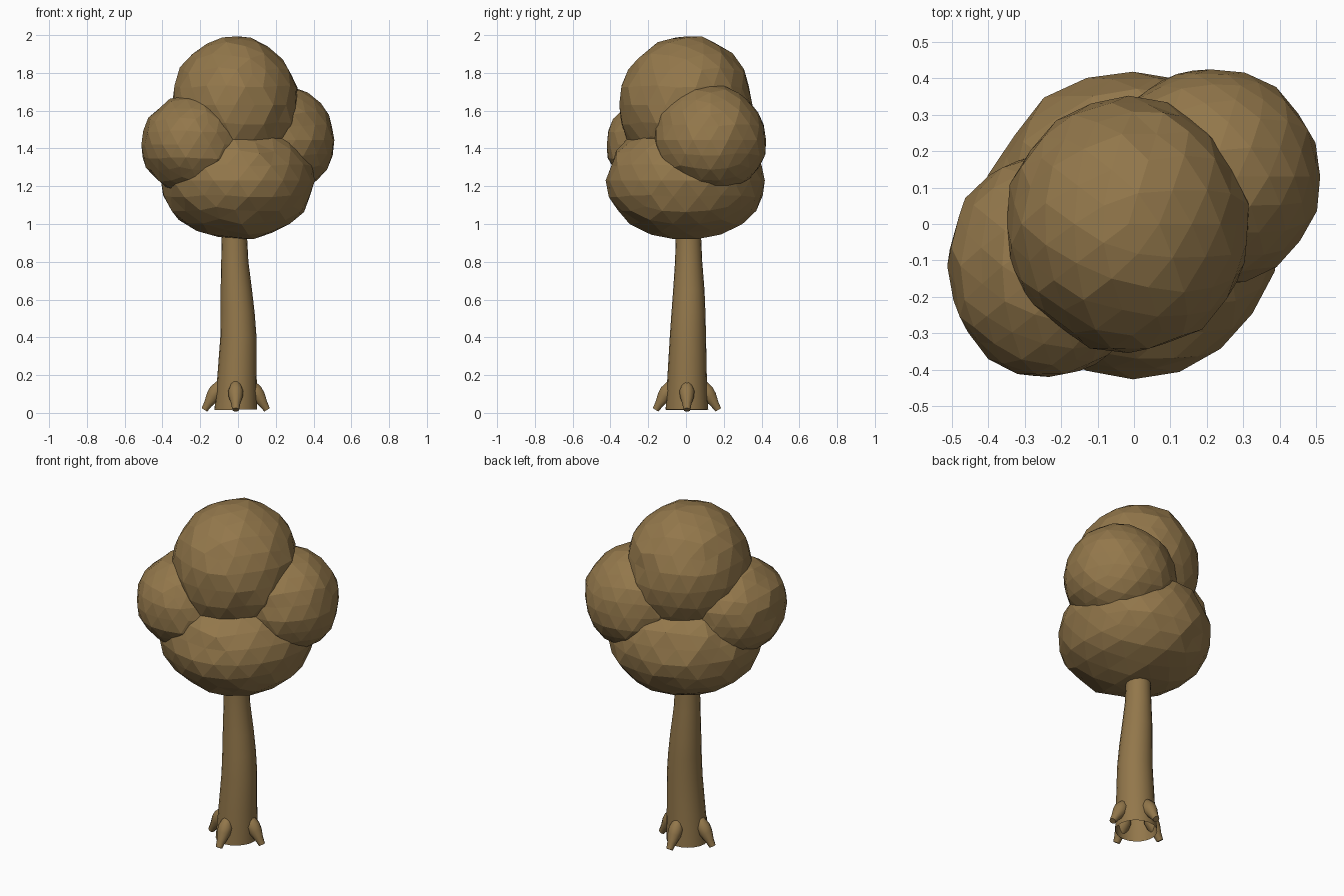
import bpy
import bmesh
import math
import random
from mathutils import Vector

cube = bpy.data.objects.get("Cube")
if cube:
    bpy.data.objects.remove(cube, do_unlink=True)

random.seed(4)

bark = bpy.data.materials.new("warm brown")
bark.use_nodes = True
colour = (0.29, 0.185, 0.07, 1)
bark.diffuse_color = colour
bark.node_tree.nodes["Principled BSDF"].inputs["Base Color"].default_value = colour


def finish(bm, name, smooth):
    bmesh.ops.recalc_face_normals(bm, faces=bm.faces)
    mesh = bpy.data.meshes.new(name)
    bm.to_mesh(mesh)
    bm.free()
    for face in mesh.polygons:
        face.use_smooth = smooth
    mesh.materials.append(bark)
    obj = bpy.data.objects.new(name, mesh)
    bpy.context.collection.objects.link(obj)
    return obj


def foliage(name, centre, size):
    """Faceted, slightly lumpy ball of leaves."""
    bm = bmesh.new()
    bmesh.ops.create_icosphere(bm, subdivisions=3, radius=1)
    for v in bm.verts:
        lump = random.uniform(0.97, 1.02)
        v.co = Vector(centre) + Vector([c * s * lump for c, s in zip(v.co, size)])
    finish(bm, name, False)


def tube(name, rings, sides, cap_end=False):
    """Skin round rings given as (centre, radius, u axis, v axis)."""
    bm = bmesh.new()
    loops = []
    for centre, radius, u, w in rings:
        angles = [math.tau * i / sides for i in range(sides)]
        loops.append([bm.verts.new(centre + radius * (u * math.cos(a) + w * math.sin(a)))
                      for a in angles])
    for low, high in zip(loops, loops[1:]):
        for i in range(sides):
            j = (i + 1) % sides
            bm.faces.new((low[i], low[j], high[j], high[i]))
    if cap_end:
        bm.faces.new(loops[-1])
    return finish(bm, name, True)


# Crown: a wide base, two side clumps and a top clump
foliage("crown_base", (-0.003, 0, 1.23), (0.412, 0.425, 0.315))
foliage("crown_left", (0.21, 0.13, 1.445), (0.303, 0.3, 0.295))
foliage("crown_right", (-0.233, -0.115, 1.42), (0.28, 0.311, 0.267))
foliage("crown_top", (-0.015, 0, 1.63), (0.338, 0.352, 0.372))

# Trunk: gently swaying, open at the ground
X, Y = Vector((1, 0, 0.02)), Vector((0, 1, 0))
X.x = 1
trunk_path = [(-0.012, 0.005, 0.017, 0.113), (-0.005, 0.006, 0.2, 0.104),
              (0.002, 0.01, 0.4, 0.096), (-0.002, 0.013, 0.53, 0.09),
              (-0.009, 0.015, 0.65, 0.083), (-0.017, 0.014, 0.8, 0.072),
              (-0.019, 0.013, 0.93, 0.067), (-0.019, 0.013, 1.05, 0.067)]
tube("trunk", [(Vector((x, y, z)), r, X, Y) for x, y, z, r in trunk_path], 20)

# Roots: four tapered spindles leaning outward
for name, turn in (("left", 0), ("back", 90), ("right", 180), ("front", 270)):
    a = math.radians(turn)
    out = Vector((math.cos(a), math.sin(a), 0))
    side = Vector((-out.y, out.x, 0))
    foot = Vector((-0.012, 0.005, 0))
    start = foot + out * 0.07 + Vector((0, 0, 0.17))
    tip = foot + out * 0.166 + Vector((0, 0, 0.016))
    across = (tip - start).normalized().cross(side)
    profile = [(0, 0.012), (0.12, 0.028), (0.35, 0.04), (0.55, 0.037),
               (0.8, 0.024), (1, 0.018)]
    rings = [(start.lerp(tip, t), r, side, across) for t, r in profile]
    root = tube("root_" + name, rings, 10, cap_end=True)
    root.select_set(True)
    bpy.context.view_layer.objects.active = root
    bpy.ops.object.shade_smooth_by_angle(angle=math.radians(40))
    root.select_set(False)
